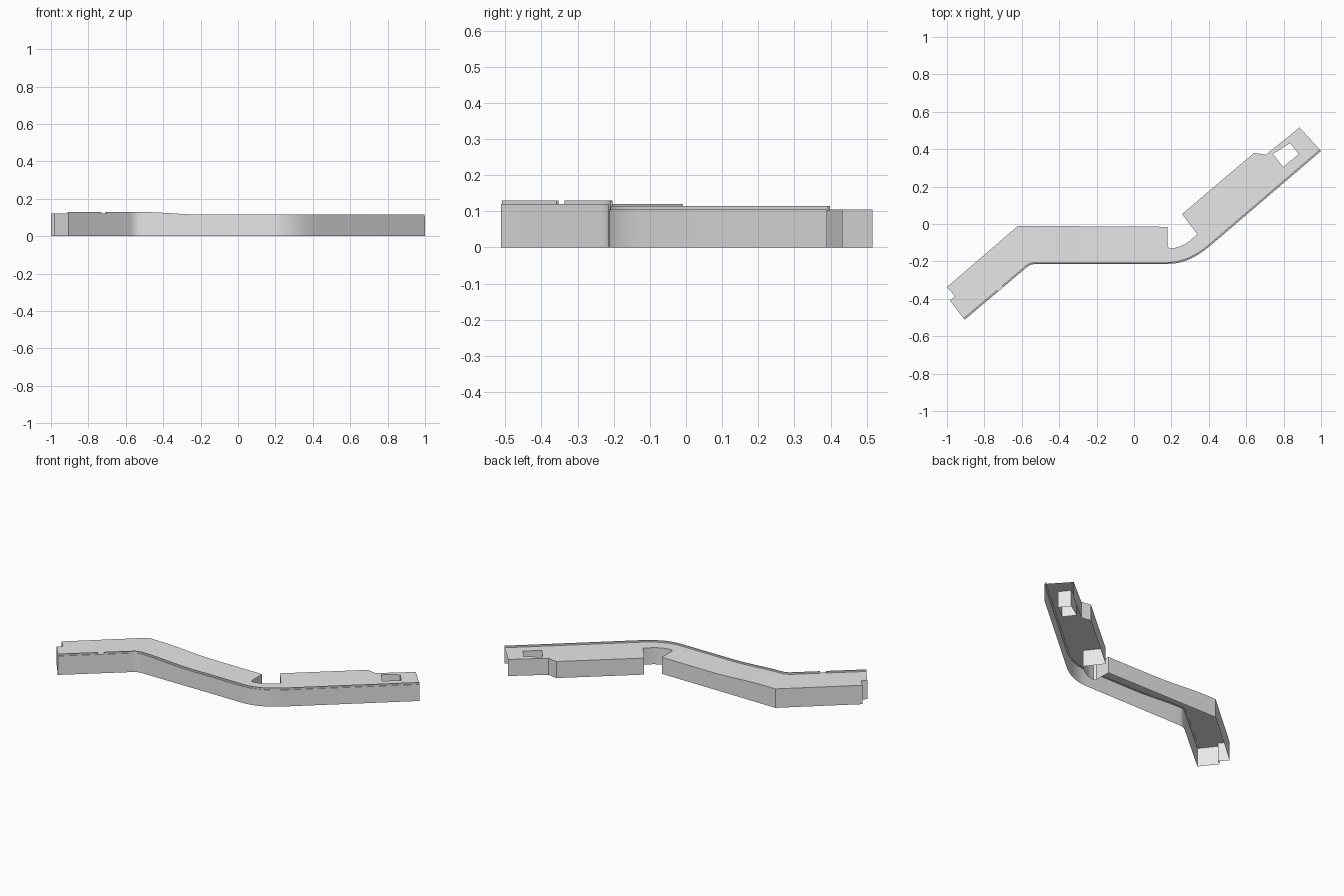
import bpy, bmesh, math
from mathutils import Vector

cube = bpy.data.objects.get("Cube")
if cube:
    bpy.data.objects.remove(cube, do_unlink=True)

grey = bpy.data.materials.new("light_grey")
grey.use_nodes = True
grey.diffuse_color = (0.8, 0.8, 0.8, 1)
grey.node_tree.nodes["Principled BSDF"].inputs["Base Color"].default_value = (0.8, 0.8, 0.8, 1)

RAMP = [-0.18, -0.25, -0.32, -0.39, -0.46]


def height(x):
    """Top surface: low on the right, easing up to the left."""
    t = min(1, max(0, (-0.18 - x) / 0.36))
    return 0.105 + 0.015 * t * t * (3 - 2 * t)


def bend(a, b, c, n):
    """Rounded corner from a to c, pulled towards b."""
    a, b, c = Vector(a), Vector(b), Vector(c)
    pts = []
    for i in range(n + 1):
        t = i / n
        pts.append(a * (1 - t) ** 2 + b * 2 * t * (1 - t) + c * t * t)
    return pts


def finish(bm, name):
    mesh = bpy.data.meshes.new(name)
    bm.to_mesh(mesh)
    bm.free()
    mesh.materials.append(grey)
    obj = bpy.data.objects.new(name, mesh)
    bpy.context.collection.objects.link(obj)
    bpy.ops.object.select_all(action="DESELECT")
    obj.select_set(True)
    bpy.context.view_layer.objects.active = obj
    bpy.ops.object.shade_smooth_by_angle(angle=math.radians(30))
    return obj


# Front edge, from the right end to the left end
front = [Vector((1.0, 0.39))]
front += bend((0.406, -0.118), (0.294, -0.214), (0.18, -0.214), 8)
front += [Vector((x, -0.214)) for x in RAMP]
front += bend((-0.525, -0.214), (-0.553, -0.214), (-0.575, -0.233), 4)
front += [Vector((-0.905, -0.512))]

# Stepped left end and the back edge with its rounded gap
back = [Vector(p) for p in [(-0.985, -0.408), (-0.957, -0.388), (-1.0, -0.337),
                            (-0.62, -0.01), (0.18, -0.015), (0.18, -0.12)]]
back += bend((0.192, -0.131), (0.27, -0.128), (0.338, -0.053), 7)
back += [Vector(p) for p in [(0.257, 0.053), (0.642, 0.38), (0.705, 0.37), (0.885, 0.516)]]
slot = [(0.743, 0.374), (0.834, 0.433), (0.882, 0.374), (0.797, 0.305)]

# Hollow shell: top skin with a slot, walls hanging down, open right end
bm = bmesh.new()
for loop in (front + back, slot):
    ring = [bm.verts.new((p[0], p[1], 0)) for p in loop]
    for a, b in zip(ring, ring[1:] + ring[:1]):
        bm.edges.new((a, b))
bmesh.ops.triangle_fill(bm, edges=bm.edges[:], use_beauty=True, normal=(0, 0, 1))
for x in RAMP + [-0.54]:
    bmesh.ops.bisect_plane(bm, geom=bm.verts[:] + bm.edges[:] + bm.faces[:],
                           plane_co=(x, 0, 0), plane_no=(1, 0, 0), dist=0.0005)
for v in bm.verts:
    v.co.z = height(v.co.x)
rim = [e for e in bm.edges if e.is_boundary
       and (e.verts[0].co + e.verts[1].co).x / 2 < 0.92]
made = bmesh.ops.extrude_edge_only(bm, edges=rim)
for g in made["geom"]:
    if isinstance(g, bmesh.types.BMVert):
        g.co.z = 0
bmesh.ops.recalc_face_normals(bm, faces=bm.faces[:])
if max(bm.faces, key=lambda f: f.calc_center_median().z).normal.z < 0:
    bmesh.ops.reverse_faces(bm, faces=bm.faces[:])
finish(bm, "trim_shell")


def lip(path, name):
    """Thin raised lip set just inside the front edge."""
    bm = bmesh.new()
    rings = []
    for i, p in enumerate(path):
        d = (path[min(i + 1, len(path) - 1)] - path[max(i - 1, 0)]).normalized()
        inward = Vector((d.y, -d.x))
        z = height(p.x)
        ring = []
        for off, up in ((0.004, -0.002), (0.004, 0.01), (0.011, 0.01), (0.011, -0.002)):
            q = p + inward * off
            ring.append(bm.verts.new((q.x, q.y, z + up)))
        rings.append(ring)
    for a, b in zip(rings, rings[1:]):
        for k in range(4):
            bm.faces.new((a[k], a[k - 1], b[k - 1], b[k]))
    bm.faces.new(rings[0])
    bm.faces.new(rings[-1][::-1])
    bmesh.ops.recalc_face_normals(bm, faces=bm.faces[:])
    finish(bm, name)


# The lip is broken by a small notch near the left end
start, end = front[-2], front[-1]
lip(front[:-1] + [start.lerp(end, 0.38)], "front_lip")
lip([start.lerp(end, 0.46), end], "left_lip")
